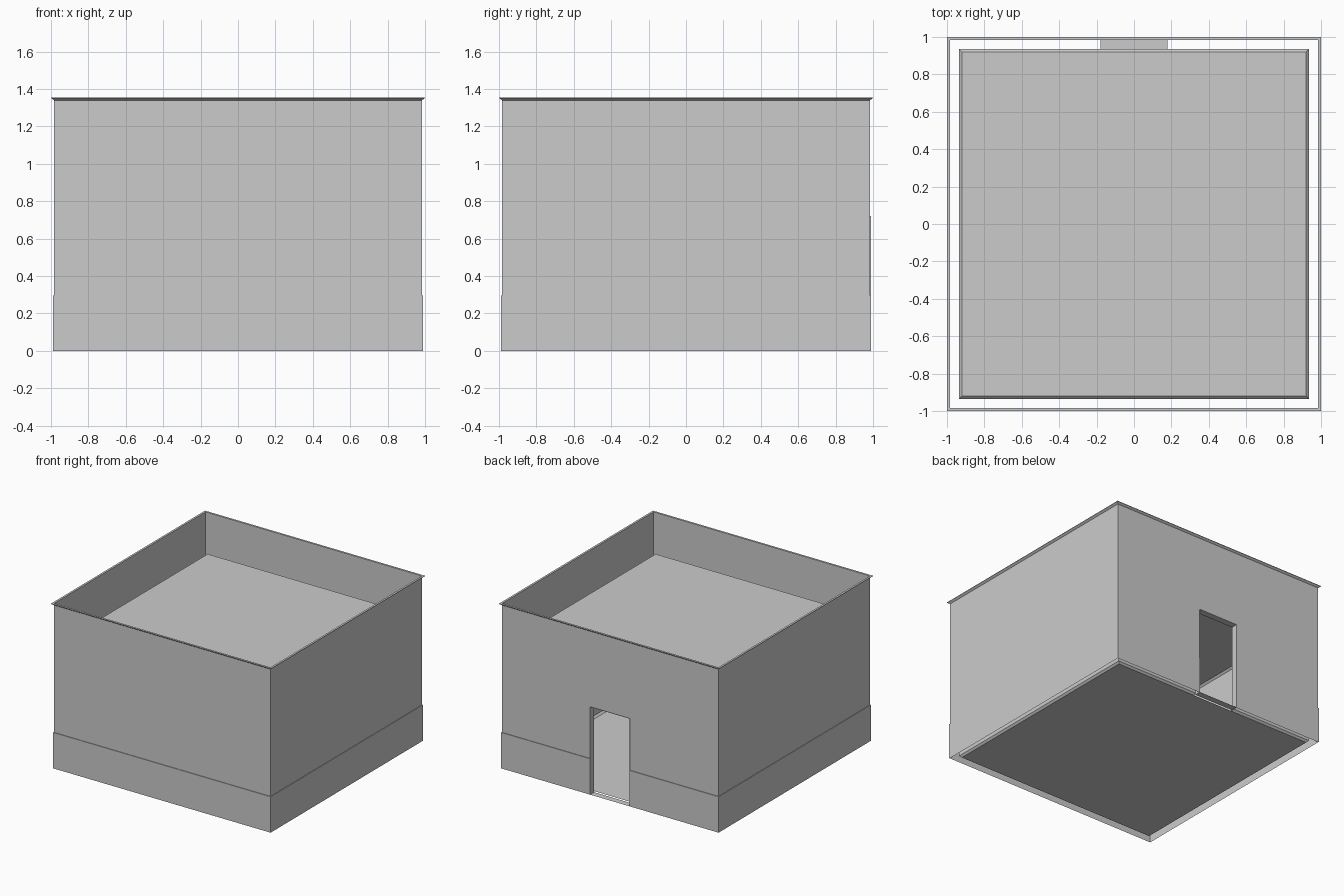
import bpy, bmesh

if "Cube" in bpy.data.objects:
    bpy.data.objects.remove(bpy.data.objects["Cube"])

DOOR_W, DOOR_H = 0.18, 0.72      # half width and height of the doorway


def make_object(name, bm):
    mesh = bpy.data.meshes.new(name)
    bm.to_mesh(mesh)
    bm.free()
    obj = bpy.data.objects.new(name, mesh)
    bpy.context.collection.objects.link(obj)
    return obj


def cut_door(bm):
    """Slice along the doorway edges and remove the faces inside it (back wall)."""
    for co, no in (((DOOR_W, 0, 0), (1, 0, 0)), ((-DOOR_W, 0, 0), (1, 0, 0)),
                   ((0, 0, DOOR_H), (0, 0, 1))):
        back = [f for f in bm.faces if f.calc_center_median().y > 0.9]
        geom = back + list({e for f in back for e in f.edges}) + list({v for f in back for v in f.verts})
        bmesh.ops.bisect_plane(bm, geom=geom, plane_co=co, plane_no=no)
    gone = []
    for f in bm.faces:
        c = f.calc_center_median()
        if c.y > 0.925 and abs(c.x) < DOOR_W and c.z < DOOR_H:
            gone.append(f)
    bmesh.ops.delete(bm, geom=gone, context='FACES')


def square_loft(name, profile, closed=False, caps=False, door=False):
    """Sweep a (half width, height) profile around a square plan."""
    bm = bmesh.new()
    rings = [[bm.verts.new((sx * r, sy * r, z))
              for sx, sy in ((-1, -1), (1, -1), (1, 1), (-1, 1))] for r, z in profile]
    pairs = list(zip(rings, rings[1:]))
    if closed:
        pairs.append((rings[-1], rings[0]))
    for a, b in pairs:
        for i in range(4):
            j = (i + 1) % 4
            bm.faces.new((a[i], a[j], b[j], b[i]))
    if caps:
        bm.faces.new(rings[0][::-1])
        bm.faces.new(rings[-1])
    if door:
        cut_door(bm)
    return make_object(name, bm)


# Outer wall shell, rising past the roof as a parapet
square_loft("outer_wall", [(0.983, 0), (0.983, 1.34)], door=True)

# Slightly raised plinth band around the base
square_loft("plinth", [(0.988, 0), (0.988, 0.295), (0.983, 0.295)], door=True)

# Flared coping along the parapet top
square_loft("coping", [(0.983, 1.34), (1.0, 1.352), (1.0, 1.355), (0.983, 1.355)], closed=True)

# Inner room: floor, walls and flat roof with small chamfers
square_loft("inner_room", [(0.92, 0), (0.935, 0.015), (0.935, 1.035), (0.92, 1.05)],
            caps=True, door=True)

# Door reveal joining outer shell and inner room: jambs, lintel, threshold
bm = bmesh.new()
loops = [[bm.verts.new((x, y, z)) for x, z in
          ((-DOOR_W, 0), (DOOR_W, 0), (DOOR_W, DOOR_H), (-DOOR_W, DOOR_H))]
         for y in (0.92, 0.988)]
for i in range(4):
    j = (i + 1) % 4
    a, b = loops
    if i != 0:
        for v in (a[i], a[j]):
            v.co.y = 0.935
    bm.faces.new((a[i], a[j], b[j], b[i]))
make_object("door_reveal", bm)
